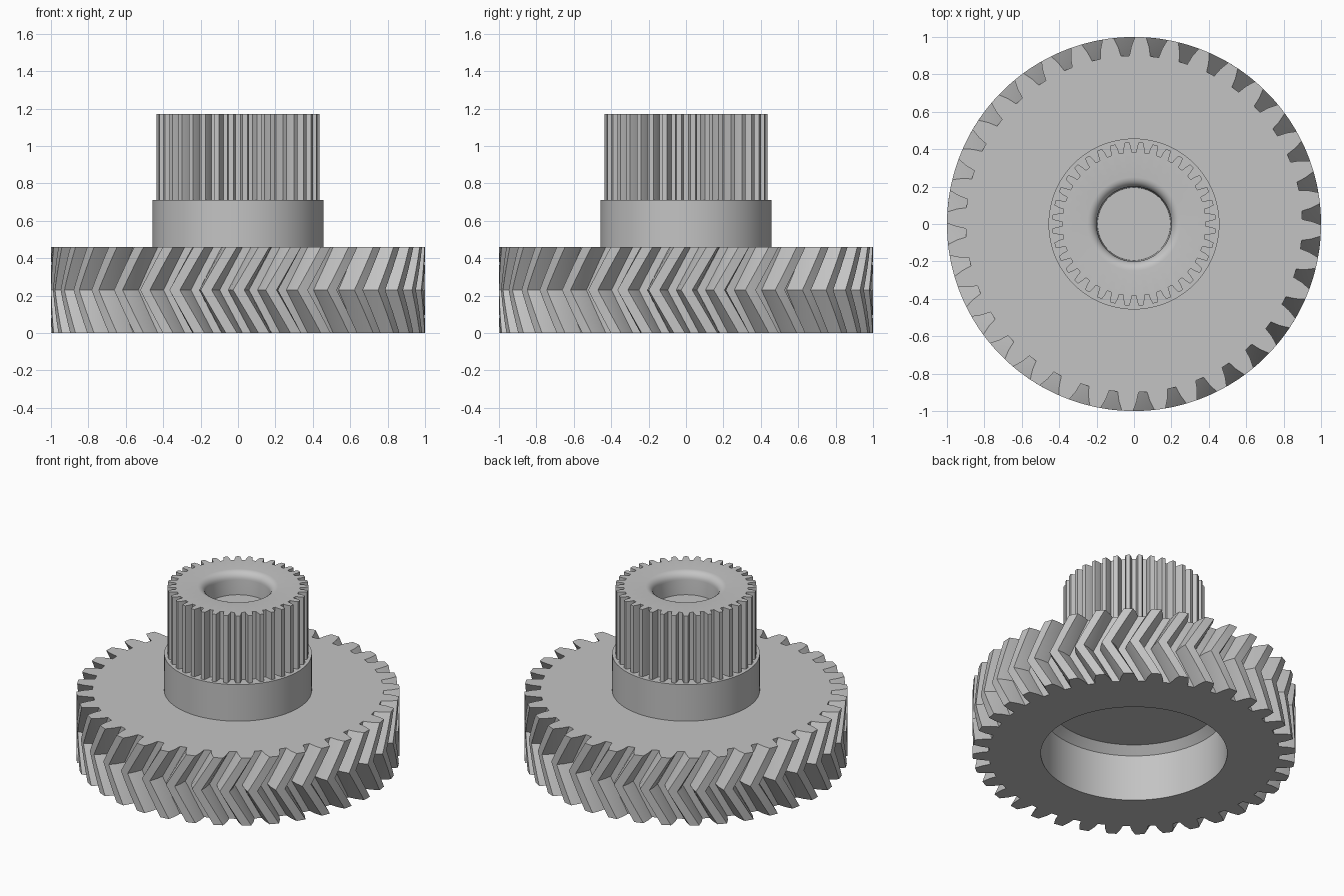
import bpy
import bmesh
from math import cos, sin, tau, radians

if "Cube" in bpy.data.objects:
    bpy.data.objects.remove(bpy.data.objects["Cube"], do_unlink=True)

grey = bpy.data.materials.new("plain_grey")
grey.use_nodes = True
colour = (0.55, 0.55, 0.55, 1)
grey.diffuse_color = colour
grey.node_tree.nodes["Principled BSDF"].inputs["Base Color"].default_value = colour


def tooth_profile(teeth, root, tip, root_gap, mid_gap, tip_gap, phase):
    """Polar outline of a gear; gap widths are fractions of the tooth pitch."""
    mid = (root + tip) / 2
    half = [(root_gap / 2, root), (mid_gap / 2, mid), (tip_gap / 2, tip)]
    one = [(-f, r) for f, r in reversed(half)] + [(0, root)] + half + [(0.5, tip)]
    return [((i + f) * tau / teeth + phase, r) for i in range(teeth) for f, r in one]


def ring(profile, z, turn=0.0):
    return [(r * cos(a + turn), r * sin(a + turn), z) for a, r in profile]


def circle(profile, radius, z):
    return [(radius * cos(a), radius * sin(a), z) for a, _ in profile]


def loft(name, rings):
    """Skin a stack of equal rings and close both ends."""
    bm = bmesh.new()
    rows = [[bm.verts.new(p) for p in pts] for pts in rings]
    n = len(rows[0])
    for low, high in zip(rows, rows[1:]):
        for i in range(n):
            j = (i + 1) % n
            bm.faces.new((low[i], low[j], high[j], high[i]))
    bm.faces.new(rows[0])
    bm.faces.new(rows[-1])
    bmesh.ops.recalc_face_normals(bm, faces=bm.faces)
    mesh = bpy.data.meshes.new(name)
    bm.to_mesh(mesh)
    bm.free()
    mesh.materials.append(grey)
    obj = bpy.data.objects.new(name, mesh)
    bpy.context.collection.objects.link(obj)
    bpy.ops.object.select_all(action="DESELECT")
    obj.select_set(True)
    bpy.context.view_layer.objects.active = obj
    bpy.ops.object.shade_smooth_by_angle(angle=radians(25))
    return obj


WHEEL_TOP, HUB_TOP, TOP = 0.46, 0.71, 1.17

# Herringbone wheel with a chamfered recess underneath
wheel = tooth_profile(36, 0.90, 1.0, 0.29, 0.43, 0.66, radians(3))
recess = [circle(wheel, r, z) for r, z in ((0.527, 0.366), (0.577, 0.316), (0.577, 0))]
twist, slices = radians(-7.8), 8
teeth = []
for k in range(slices + 1):
    t = k / slices
    teeth.append(ring(wheel, t * WHEEL_TOP, twist * (1 - abs(2 * t - 1))))
loft("herringbone_wheel", recess + teeth + [circle(wheel, 0.3, WHEEL_TOP)])

# Plain round hub
even = [(i * tau / 96, 1) for i in range(96)]
loft("hub_collar", [circle(even, 0.457, 0.42), circle(even, 0.457, HUB_TOP)])

# Straight-toothed pinion with a rounded bore mouth
pinion = tooth_profile(36, 0.385, 0.437, 0.36, 0.46, 0.66, radians(0))
mouth = []
for k in range(7):
    a = k / 6 * tau / 4
    mouth.append(circle(pinion, 0.25 - 0.05 * sin(a), TOP - 0.05 * (1 - cos(a))))
bore = [circle(pinion, 0.195, 1.02)]
loft("pinion", [ring(pinion, HUB_TOP - 0.02), ring(pinion, TOP)] + mouth + bore)
